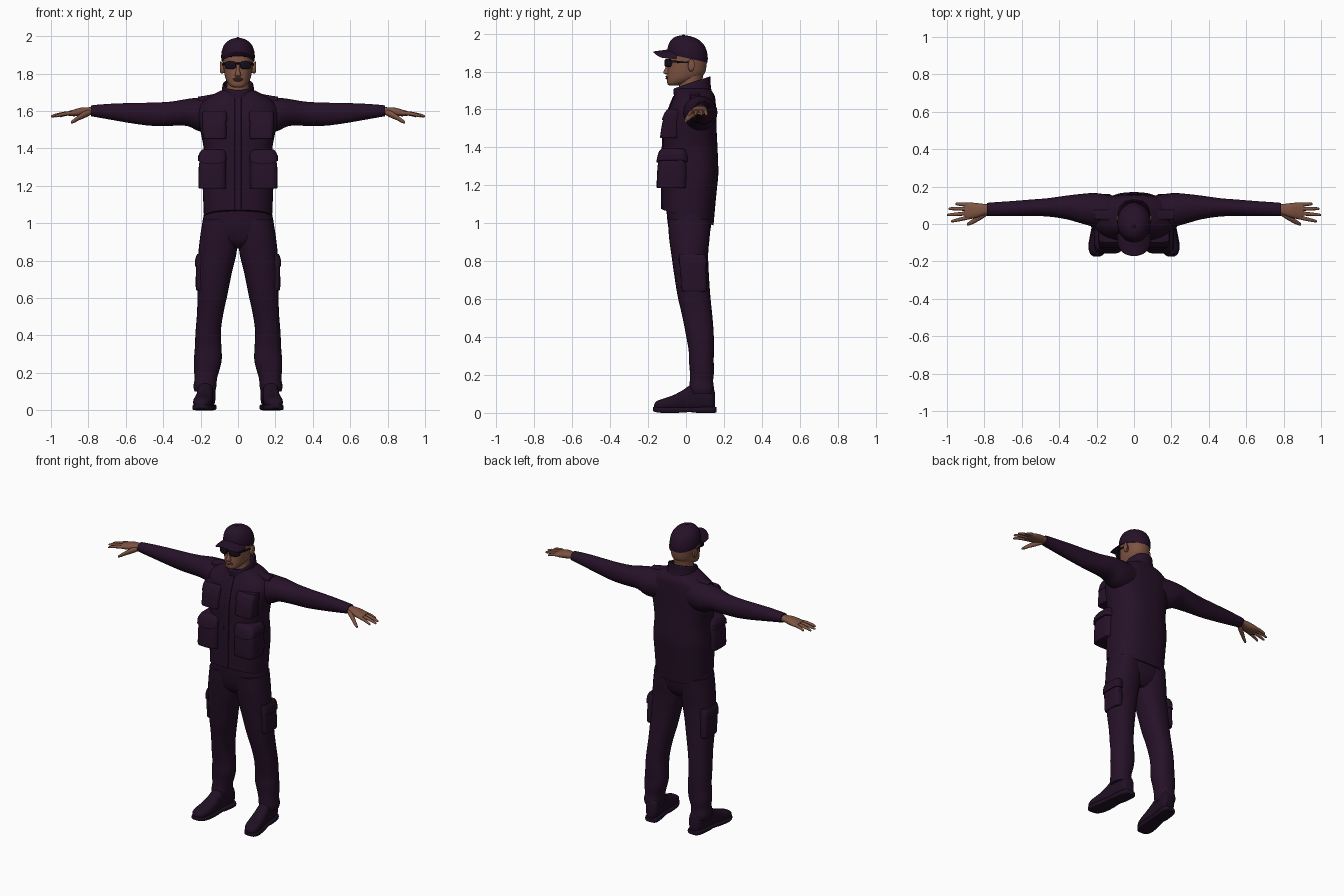
import bpy, bmesh, math
from mathutils import Vector


def material(name, rgb):
    m = bpy.data.materials.new(name)
    m.diffuse_color = (*rgb, 1)
    return m


CLOTH = material("dark purple cloth", (0.019, 0.0055, 0.021))
SKIN = material("brown skin", (0.21, 0.088, 0.055))
LENS = material("black lens", (0.008, 0.004, 0.011))
LIP = material("lip brown", (0.15, 0.055, 0.04))
BOOT = material("boot leather", (0.014, 0.005, 0.017))


def spline(rings, steps):
    """Catmull-Rom interpolation of the ring table."""
    out = []
    for i in range(len(rings) - 1):
        a, b = rings[max(i - 1, 0)], rings[i]
        c, d = rings[i + 1], rings[min(i + 2, len(rings) - 1)]
        for s in range(steps):
            t = s / steps
            out.append([0.5 * (2 * q + (r - p) * t + (2 * p - 5 * q + 4 * r - w) * t * t
                               + (3 * q - p - 3 * r + w) * t ** 3)
                        for p, q, r, w in zip(a, b, c, d)])
    return out + [list(rings[-1])]


def loft(name, axis, rings, mat, p=2.0, n=24, steps=3, mirror=False, bend=None, angle=40):
    """Skin rings (position, a0, a1, b0, b1) along an axis; a and b are the other two axes."""
    a_ax, b_ax = [k for k in range(3) if k != axis]
    bm = bmesh.new()
    loops = []
    for t, a0, a1, b0, b1 in spline(rings, steps):
        loop = []
        for k in range(n):
            c, s = math.cos(2 * math.pi * k / n), math.sin(2 * math.pi * k / n)
            v = Vector()
            v[axis] = t
            v[a_ax] = (a0 + a1) / 2 + (a1 - a0) / 2 * math.copysign(abs(c) ** (2 / p), c)
            v[b_ax] = (b0 + b1) / 2 + (b1 - b0) / 2 * math.copysign(abs(s) ** (2 / p), s)
            loop.append(bm.verts.new(bend(v) if bend else v))
        loops.append(loop)
    for l0, l1 in zip(loops, loops[1:]):
        for k in range(n):
            bm.faces.new((l0[k], l0[(k + 1) % n], l1[(k + 1) % n], l1[k]))
    bm.faces.new(loops[0])
    bm.faces.new(loops[-1])
    bmesh.ops.recalc_face_normals(bm, faces=bm.faces)
    me = bpy.data.meshes.new(name)
    bm.to_mesh(me)
    bm.free()
    me.materials.append(mat)
    ob = bpy.data.objects.new(name, me)
    bpy.context.collection.objects.link(ob)
    bpy.ops.object.select_all(action='DESELECT')
    bpy.context.view_layer.objects.active = ob
    ob.select_set(True)
    bpy.ops.object.shade_smooth_by_angle(angle=math.radians(angle))
    if mirror:
        mod = ob.modifiers.new("mirror", 'MIRROR')
        mod.use_mirror_merge = False
    return ob


def sym(t, x, y0, y1):
    return (t, -x, x, y0, y1)


# Jacket body, hem dropping towards the back
def hem(v):
    if v.z < 1.2:
        v.z -= 0.08 * (v.y + 0.12) / 0.26 * (1.2 - v.z) / 0.13
    return v


loft("jacket", 2, [sym(1.07, .182, -.125, .145), sym(1.14, .186, -.125, .155),
                   sym(1.25, .190, -.125, .17), sym(1.38, .182, -.122, .167),
                   sym(1.48, .198, -.118, .162), sym(1.57, .215, -.10, .16),
                   sym(1.63, .205, -.08, .157), sym(1.675, .155, -.06, .15),
                   sym(1.71, .09, -.05, .125)], CLOTH, p=2.5, n=40, steps=4, bend=hem)
loft("jacket_placket", 2, [sym(1.075, .018, -.131, -.11), sym(1.25, .018, -.131, -.11),
                           sym(1.4, .018, -.128, -.11), sym(1.5, .018, -.121, -.1),
                           sym(1.6, .018, -.096, -.08), sym(1.67, .018, -.068, -.05)], CLOTH, p=6)


# Stand collar, higher at the back
def collar(v):
    v.z += 0.33 * (v.y - 0.03)
    return v


loft("collar", 2, [sym(1.66, .10, -.065, .135), sym(1.70, .088, -.064, .13),
                   sym(1.735, .083, -.066, .13), sym(1.742, .078, -.061, .125),
                   sym(1.735, .073, -.056, .12), sym(1.69, .07, -.05, .11)], CLOTH, p=2.2,
     n=32, bend=collar)

# Sleeves and cuffs
loft("sleeves", 0, [(.10, .00, .15, 1.50, 1.675), (.20, -.015, .165, 1.49, 1.672),
                    (.27, .00, .162, 1.52, 1.665), (.36, .025, .152, 1.521, 1.65),
                    (.46, .04, .138, 1.521, 1.645), (.56, .043, .13, 1.533, 1.643),
                    (.66, .042, .122, 1.55, 1.64), (.75, .042, .116, 1.566, 1.634),
                    (.785, .044, .113, 1.572, 1.63)], CLOTH, n=28, mirror=True)
loft("shoulder_straps", 0, [(.09, .02, .075, 1.66, 1.70), (.15, .02, .075, 1.65, 1.687),
                            (.215, .025, .075, 1.64, 1.676)], CLOTH, p=5, mirror=True)

# Jacket pockets with flaps
loft("hip_pockets", 2, [(1.185, .065, .208, -.152, .0), (1.2, .062, .211, -.155, .005),
                        (1.3, .062, .21, -.15, .005), (1.36, .066, .20, -.14, .0)],
     CLOTH, p=4.5, mirror=True)


def flap_dip(v):
    if v.z < 1.35:
        v.z += 3.0 * (v.x - .135) ** 2
    return v


loft("hip_pocket_flaps", 2, [(1.315, .06, .214, -.158, .01), (1.36, .06, .211, -.149, .008),
                             (1.385, .066, .20, -.138, .0), (1.395, .08, .19, -.125, -.01)],
     CLOTH, p=4.5, mirror=True, bend=flap_dip)
loft("chest_pockets", 2, [(1.45, .065, .185, -.134, -.04), (1.46, .062, .188, -.136, -.04),
                          (1.53, .062, .19, -.125, -.04), (1.57, .065, .188, -.112, -.03)],
     CLOTH, p=5, mirror=True)
loft("chest_pocket_flaps", 2, [(1.545, .058, .192, -.128, -.03), (1.58, .058, .192, -.114, -.02),
                               (1.60, .062, .188, -.098, -.02)], CLOTH, p=5, mirror=True)

# Trousers
loft("trouser_seat", 2, [sym(.865, .06, -.03, .08), sym(.90, .13, -.07, .11),
                         sym(.96, .186, -.09, .128), sym(1.03, .186, -.10, .135),
                         sym(1.10, .17, -.105, .13)], CLOTH, p=2.4, n=32)
loft("trouser_legs", 2, [(.10, .122, .232, .025, .142), (.13, .115, .238, .018, .147),
                         (.17, .112, .232, .02, .143), (.22, .098, .236, .02, .148),
                         (.27, .087, .236, .016, .146), (.33, .088, .231, .014, .147),
                         (.42, .092, .227, -.002, .146), (.52, .078, .219, -.022, .138),
                         (.62, .056, .217, -.045, .128), (.74, .032, .216, -.064, .12),
                         (.84, .008, .212, -.078, .117), (.93, .002, .202, -.09, .125),
                         (1.02, .01, .188, -.095, .13)], CLOTH, p=2.3, n=28, mirror=True)
loft("cargo_pockets", 2, [(.64, .17, .222, -.02, .105), (.66, .17, .226, -.025, .11),
                          (.77, .17, .225, -.03, .105), (.79, .17, .222, -.03, .10)],
     CLOTH, p=4, mirror=True)
loft("cargo_pocket_flaps", 2, [(.77, .17, .231, -.035, .11), (.81, .17, .228, -.036, .108),
                               (.835, .17, .218, -.034, .10)], CLOTH, p=4, mirror=True)


# Boots, toes turned out
def splay(v):
    v.x -= 0.15 * v.y
    return v


loft("boots", 1, [(-.168, .155, .19, .02, .042), (-.155, .136, .21, .015, .062),
                  (-.12, .125, .222, .012, .075), (-.07, .125, .222, .012, .092),
                  (-.02, .13, .22, .012, .118), (.03, .137, .222, .012, .15),
                  (.09, .137, .225, .012, .16), (.135, .14, .225, .012, .15),
                  (.152, .155, .21, .02, .11)], BOOT, p=2.6, mirror=True, bend=splay)
loft("boot_soles", 1, [(-.175, .16, .187, .012, .032), (-.16, .137, .21, .004, .032),
                       (-.12, .122, .226, 0, .03), (-.05, .123, .226, 0, .028),
                       (.02, .132, .222, .004, .028), (.06, .132, .226, 0, .03),
                       (.14, .136, .226, 0, .032), (.16, .155, .21, .002, .032)],
     BOOT, p=5, mirror=True, bend=splay)

# Hands: palm, four fingers and a thumb
loft("palms", 0, [(.76, .055, .103, 1.58, 1.622), (.80, .048, .107, 1.582, 1.62),
                  (.84, .034, .112, 1.574, 1.618), (.88, .026, .115, 1.572, 1.607),
                  (.905, .03, .112, 1.574, 1.60)], SKIN, p=2.4, n=20, mirror=True)
for name, y0, y1, tip in (("index", .036, .014, .978), ("middle", .058, .048, 1.0),
                          ("ring", .081, .082, .992), ("little", .102, .108, .955)):
    rows = []
    for f, r in ((0, .0105), (.35, .0105), (.7, .009), (.93, .007), (1, .003)):
        x, y, z = .88 + (tip - .88) * f, y0 + (y1 - y0) * f, 1.589 - .018 * f * f
        rows.append((x, y - r, y + r, z - r, z + r))
    loft(name + "_fingers", 0, rows, SKIN, n=12, mirror=True)
loft("thumbs", 0, [(.785, .045, .08, 1.58, 1.61), (.82, .022, .06, 1.562, 1.60),
                   (.85, .006, .036, 1.55, 1.58), (.875, -.006, .018, 1.537, 1.561),
                   (.892, -.008, .006, 1.532, 1.546)], SKIN, n=14, mirror=True)

# Neck and head
loft("neck", 2, [sym(1.67, .066, -.04, .09), sym(1.74, .06, -.035, .085),
                 sym(1.80, .062, -.03, .095)], SKIN)
loft("head", 2, [sym(1.725, .022, -.085, -.045), sym(1.735, .042, -.098, -.01),
                 sym(1.76, .061, -.10, .06), sym(1.79, .071, -.098, .098),
                 sym(1.83, .077, -.094, .108), sym(1.87, .08, -.092, .11),
                 sym(1.91, .08, -.085, .105), sym(1.94, .06, -.06, .08)], SKIN, p=2.25, n=32)
loft("nose", 2, [sym(1.784, .010, -.105, -.085), sym(1.79, .018, -.117, -.085),
                 sym(1.80, .014, -.118, -.085), sym(1.825, .009, -.106, -.085),
                 sym(1.85, .007, -.097, -.085)], SKIN, n=16)
loft("lips", 2, [sym(1.758, .012, -.102, -.09), sym(1.764, .024, -.109, -.085),
                 sym(1.769, .028, -.104, -.085), sym(1.774, .024, -.109, -.085),
                 sym(1.779, .012, -.103, -.09)], LIP, n=16)
loft("ears", 0, [(.07, .012, .034, 1.808, 1.85), (.086, .01, .042, 1.80, 1.862),
                 (.094, .012, .046, 1.805, 1.866), (.097, .018, .04, 1.815, 1.858)],
     SKIN, n=16, mirror=True)


# Wrap-around sunglasses
def wrap(v):
    v.y += 4 * v.x ** 2
    return v


loft("lenses", 1, [(-.114, .014, .066, 1.828, 1.862), (-.110, .010, .071, 1.824, 1.866),
                   (-.095, .010, .071, 1.824, 1.866)], LENS, p=3, mirror=True, bend=wrap)
loft("glasses_bridge", 0, [(-.016, -.112, -.10, 1.85, 1.859), (.016, -.112, -.10, 1.85, 1.859)],
     LENS, n=12)
loft("glasses_temples", 1, [(-.09, .066, .073, 1.848, 1.86), (-.04, .077, .084, 1.846, 1.856),
                            (.03, .081, .087, 1.843, 1.85)], LENS, p=4, n=12, mirror=True)


# Cap crown with a rim that drops towards the back, then the curved brim
def tilt(v):
    v.z -= 0.22 * v.y * max(0, (1.99 - v.z) / 0.12)
    return v


loft("cap_crown", 2, [sym(1.872, .087, -.096, .112), sym(1.892, .090, -.098, .115),
                      sym(1.925, .086, -.094, .108), sym(1.955, .073, -.083, .088),
                      sym(1.977, .05, -.064, .052), sym(1.988, .024, -.04, .014),
                      sym(1.99, .004, -.018, -.01)], CLOTH, n=36, steps=4, bend=tilt)
loft("cap_button", 2, [sym(1.985, .009, -.023, -.005), sym(1.992, .008, -.022, -.006),
                       sym(1.995, .003, -.017, -.011)], CLOTH, n=12)


def brim_arc(v):
    v.z -= 5 * v.x ** 2
    return v


loft("cap_brim", 1, [sym(-.05, .09, 1.903, 1.92), sym(-.09, .089, 1.902, 1.917),
                     sym(-.125, .081, 1.90, 1.912), sym(-.15, .062, 1.898, 1.909),
                     sym(-.164, .04, 1.898, 1.907), sym(-.171, .012, 1.899, 1.905)],
     CLOTH, p=2.6, n=36, bend=brim_arc)
